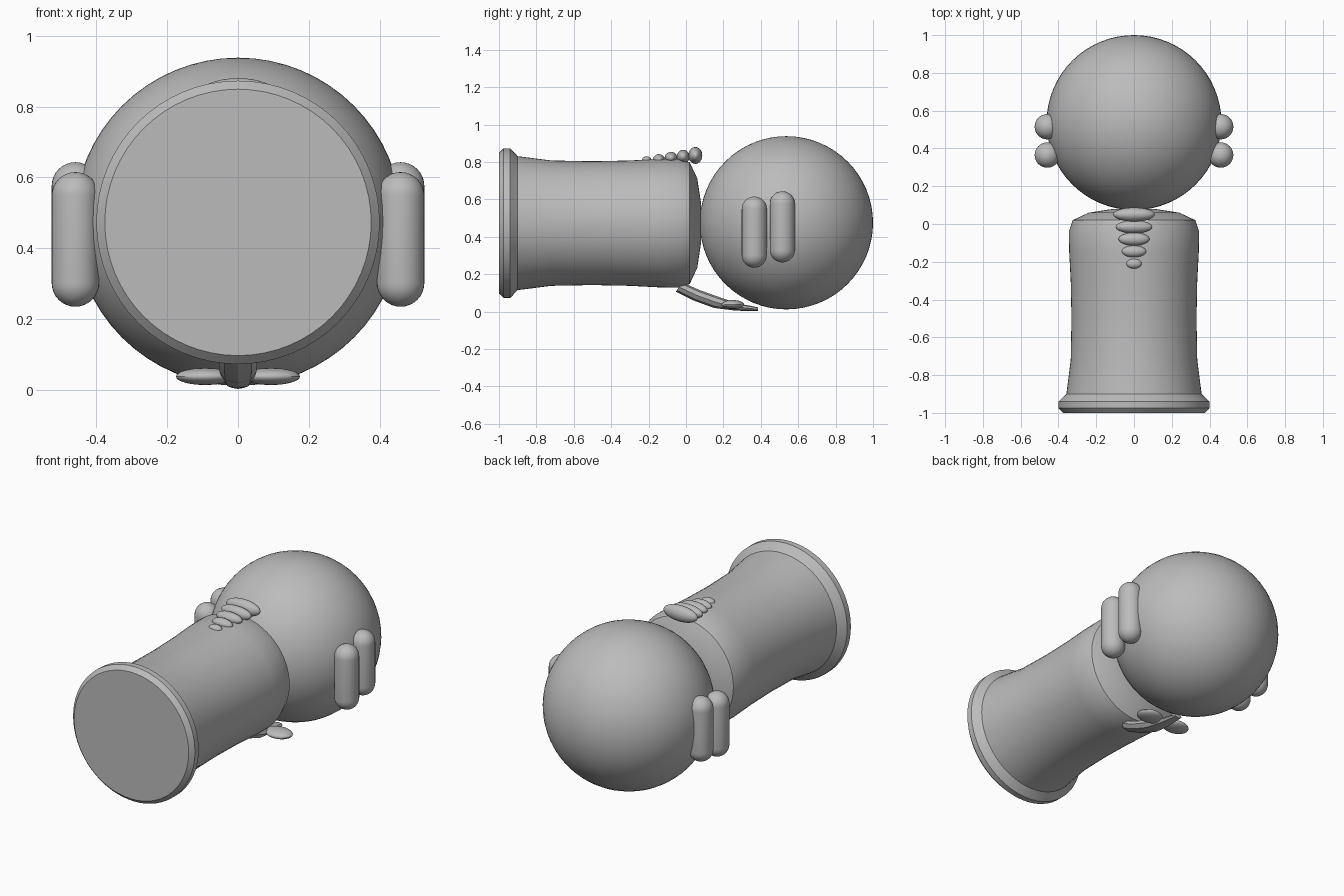
import bpy, bmesh, math
from mathutils import Matrix, Vector

cube = bpy.data.objects.get("Cube")
if cube:
    bpy.data.objects.remove(cube, do_unlink=True)

grey = bpy.data.materials.new("plain grey")
grey.use_nodes = True
COLOUR = (0.5, 0.5, 0.5, 1)
grey.diffuse_color = COLOUR
grey.node_tree.nodes["Principled BSDF"].inputs["Base Color"].default_value = COLOUR


def finish(name, bm, angle=30):
    bmesh.ops.recalc_face_normals(bm, faces=bm.faces)
    mesh = bpy.data.meshes.new(name)
    bm.to_mesh(mesh)
    bm.free()
    mesh.materials.append(grey)
    obj = bpy.data.objects.new(name, mesh)
    bpy.context.collection.objects.link(obj)
    bpy.ops.object.select_all(action='DESELECT')
    obj.select_set(True)
    bpy.context.view_layer.objects.active = obj
    bpy.ops.object.shade_smooth_by_angle(angle=math.radians(angle))
    return obj


def ellipsoid(name, centre, radii, segments=32):
    bm = bmesh.new()
    bmesh.ops.create_uvsphere(bm, u_segments=segments, v_segments=segments // 2, radius=1,
                              matrix=Matrix.Translation(centre) @ Matrix.Diagonal((*radii, 1)))
    return finish(name, bm)


def loft(name, rings, sides, angle=30):
    """Skin elliptical rings: (y, z, half width, half height, tilt about x)."""
    bm = bmesh.new()
    loops = []
    for y, z, w, h, tilt in rings:
        turn = Matrix.Rotation(tilt, 3, 'X')
        loop = []
        for i in range(sides):
            a = math.tau * i / sides
            loop.append(bm.verts.new(Vector((0, y, z)) + turn @ Vector((w * math.cos(a), 0, h * math.sin(a)))))
        loops.append(loop)
    for a, b in zip(loops, loops[1:]):
        for i in range(sides):
            j = (i + 1) % sides
            bm.faces.new((a[i], a[j], b[j], b[i]))
    bm.faces.new(loops[0])
    bm.faces.new(loops[-1])
    return finish(name, bm, angle)


def capsule(name, centre, radius, half_length):
    """Upright capsule: a sphere stretched apart at its equator."""
    bm = bmesh.new()
    bmesh.ops.create_uvsphere(bm, u_segments=32, v_segments=16, radius=radius)
    equator = [e for e in bm.edges if all(abs(v.co.z) < 1e-5 for v in e.verts)]
    bmesh.ops.split_edges(bm, edges=equator)
    for v in bm.verts:
        side = sum(f.calc_center_median().z for f in v.link_faces)
        v.co.z += math.copysign(half_length - radius, side)
    rims = [e for e in bm.edges if e.is_boundary]
    bmesh.ops.bridge_loops(bm, edges=rims)
    bmesh.ops.translate(bm, verts=bm.verts, vec=centre)
    return finish(name, bm)


# Head
ellipsoid("head", (0, 0.537, 0.475), (0.463,) * 3, 64)

# Body with a flared base, turned about the long axis
profile = [(-1, 0.376), (-0.975, 0.4), (-0.94, 0.4), (-0.9, 0.358), (-0.72, 0.335),
           (-0.5, 0.331), (-0.3, 0.335), (-0.15, 0.343), (-0.04, 0.345), (0.02, 0.325),
           (0.06, 0.24), (0.08, 0.11)]
loft("body", [(y, 0.473, r, r, 0) for y, r in profile], 64, 32)

# Paired finger pads on both sides of the head
for side, label in ((1, "left"), (-1, "right")):
    capsule(f"{label}_front_pad", (side * 0.459, 0.365, 0.425), 0.067, 0.19)
    capsule(f"{label}_rear_pad", (side * 0.459, 0.515, 0.453), 0.067, 0.19)
    ellipsoid(f"{label}_leaf", (side * 0.093, 0.25, 0.038), (0.082, 0.06, 0.024))

# Row of shrinking beads on top
beads = [(0.05, 0.835, 0.11, 0.037, 0.045), (-0.015, 0.828, 0.097, 0.034, 0.037),
         (-0.08, 0.822, 0.082, 0.034, 0.032), (-0.145, 0.813, 0.065, 0.031, 0.029),
         (-0.21, 0.808, 0.041, 0.026, 0.022)]
for n, (y, z, rx, ry, rz) in enumerate(beads, 1):
    ellipsoid(f"bead_{n}", (0, y, z), (rx, ry, rz))

# Curved stem underneath
loft("stem", [(-0.038, 0.132, 0.054, 0.03, -0.55), (0.06, 0.086, 0.054, 0.032, -0.45),
              (0.16, 0.05, 0.052, 0.032, -0.3), (0.27, 0.025, 0.042, 0.02, -0.12),
              (0.385, 0.013, 0.025, 0.01, 0)], 8, 25)
